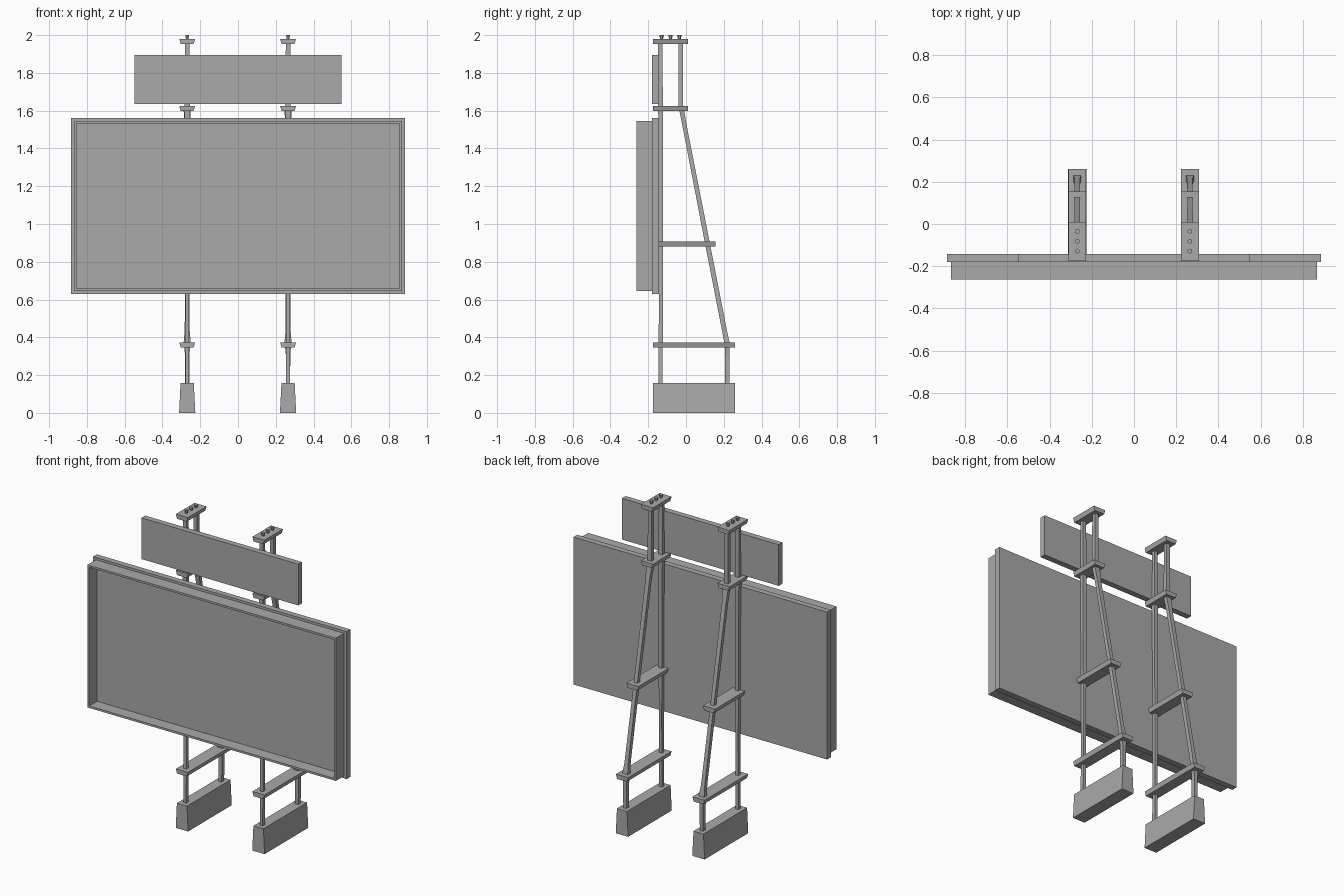
import bpy
import bmesh
from mathutils import Vector

cube = bpy.data.objects.get("Cube")
if cube:
    bpy.data.objects.remove(cube, do_unlink=True)

grey = bpy.data.materials.new("plain_grey")
grey.use_nodes = True
grey.diffuse_color = (0.4, 0.4, 0.4, 1)
grey.node_tree.nodes["Principled BSDF"].inputs["Base Color"].default_value = (0.4, 0.4, 0.4, 1)


def finish(name, bm):
    bmesh.ops.recalc_face_normals(bm, faces=bm.faces)
    mesh = bpy.data.meshes.new(name)
    bm.to_mesh(mesh)
    bm.free()
    mesh.materials.append(grey)
    obj = bpy.data.objects.new(name, mesh)
    bpy.context.collection.objects.link(obj)
    return obj


def loft(name, stations):
    """Rectangular beam; each station is (x, y0, y1, z, half_width)."""
    bm = bmesh.new()
    rings = []
    for x, y0, y1, z, h in stations:
        corners = [(x - h, y0, z), (x + h, y0, z), (x + h, y1, z), (x - h, y1, z)]
        rings.append([bm.verts.new(c) for c in corners])
    for a, b in zip(rings, rings[1:]):
        for i in range(4):
            j = (i + 1) % 4
            bm.faces.new((a[i], a[j], b[j], b[i]))
    bm.faces.new(rings[0][::-1])
    bm.faces.new(rings[-1])
    return finish(name, bm)


def slab(name, x, y0, y1, z0, z1, half_bottom, half_top):
    return loft(name, [(x, y0, y1, z0, half_bottom), (x, y0, y1, z1, half_top)])


# Main panel backing and upper sign
slab("panel_backing", 0, -0.18, -0.143, 0.63, 1.56, 0.885, 0.885)
slab("upper_sign", 0, -0.18, -0.143, 1.635, 1.895, 0.547, 0.547)

# Display frame: a box whose front is inset and pushed back
frame = slab("display_frame", 0, -0.263, -0.18, 0.645, 1.545, 0.867, 0.867)
bm = bmesh.new()
bm.from_mesh(frame.data)
bm.normal_update()
front = min(bm.faces, key=lambda f: f.calc_center_median().y)
bmesh.ops.inset_region(bm, faces=[front], thickness=0.018)
screen = bmesh.ops.extrude_face_region(bm, geom=[front])["geom"]
bmesh.ops.translate(bm, vec=Vector((0, 0.078, 0)),
                    verts=[v for v in screen if isinstance(v, bmesh.types.BMVert)])
if front.is_valid:
    bmesh.ops.delete(bm, geom=[front], context='FACES_ONLY')
bm.to_mesh(frame.data)
bm.free()

# Two supporting trestles
for side, x in (("right", -0.269), ("left", 0.265)):
    slab(side + "_base", x, -0.175, 0.26, 0, 0.158, 0.043, 0.035)
    loft(side + "_front_post", [(x, -0.147, -0.124, 0.15, 0.01),
                                (x, -0.143, -0.122, 0.62, 0.01),
                                (x, -0.147, -0.122, 1.6, 0.014),
                                (x, -0.147, -0.125, 1.955, 0.012)])
    loft(side + "_rear_leg", [(x, 0.206, 0.231, 0.15, 0.011),
                              (x, 0.206, 0.231, 0.31, 0.012),
                              (x, 0.206, 0.231, 0.37, 0.018)])
    loft(side + "_rear_strut", [(x, 0.203, 0.231, 0.37, 0.019),
                                (x, 0.19, 0.216, 0.44, 0.013),
                                (x, 0.1, 0.126, 0.9, 0.012),
                                (x, -0.015, 0.008, 1.5, 0.014),
                                (x, -0.037, -0.012, 1.61, 0.019)])
    slab(side + "_upper_rear_post", x, -0.041, -0.015, 1.61, 1.955, 0.013, 0.012)

    # Cross plates, wider on top
    for part, y0, y1, z in (("low", -0.175, 0.26, 0.345), ("middle", -0.145, 0.155, 0.88),
                            ("upper", -0.175, 0.01, 1.597), ("top", -0.175, 0.01, 1.952)):
        slab(f"{side}_{part}_plate", x, y0, y1, z, z + 0.028, 0.034, 0.042)

    # Bolts in the top plate
    for n, y in enumerate((-0.129, -0.082, -0.035), 1):
        bpy.ops.mesh.primitive_cone_add(vertices=6, radius1=0.007, radius2=0.012,
                                        depth=0.024, location=(x, y, 1.988))
        bolt = bpy.context.object
        bolt.name = f"{side}_bolt_{n}"
        bolt.data.materials.append(grey)
